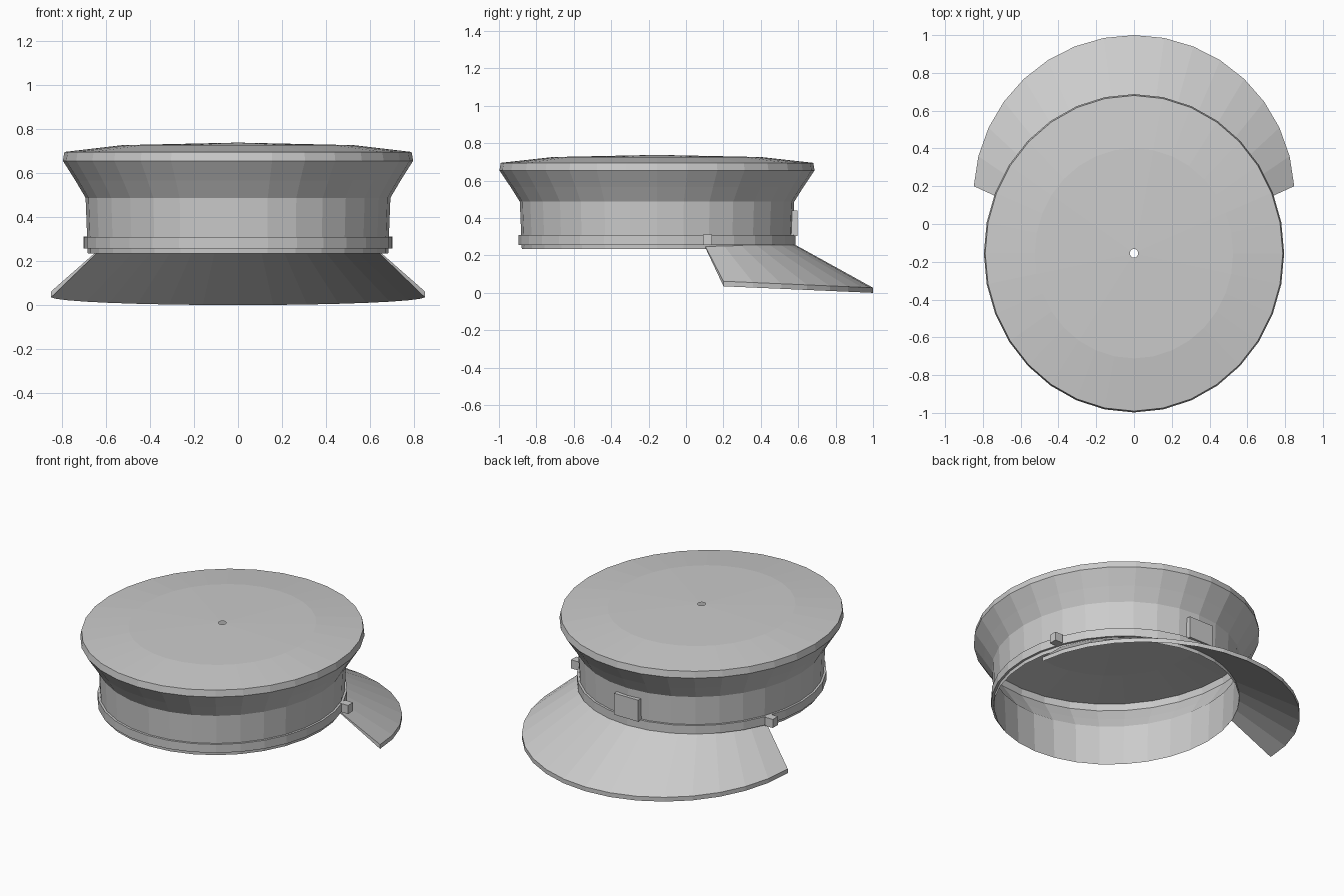
import bpy, bmesh, math

if "Cube" in bpy.data.objects:
    bpy.data.objects.remove(bpy.data.objects["Cube"])

CY = -0.155      # centre of the cap along y
SIDES = 32
STRETCH = 1.06   # cap is slightly longer than wide

grey = bpy.data.materials.new("light grey")
grey.diffuse_color = (0.6, 0.6, 0.6, 1)
grey.use_nodes = True
grey.node_tree.nodes["Principled BSDF"].inputs["Base Color"].default_value = grey.diffuse_color


def finish(name, bm, recalc=True):
    if recalc:
        bmesh.ops.recalc_face_normals(bm, faces=bm.faces)
    me = bpy.data.meshes.new(name)
    bm.to_mesh(me)
    bm.free()
    me.materials.append(grey)
    ob = bpy.data.objects.new(name, me)
    bpy.context.collection.objects.link(ob)
    return ob


def lathe(name, profile, closed=False):
    """Sweep (radius, z) points round the oval cap, bottom to top."""
    bm = bmesh.new()
    rings = []
    for r, z in profile:
        rings.append([bm.verts.new((r * math.cos(2 * math.pi * i / SIDES),
                                    CY + r * STRETCH * math.sin(2 * math.pi * i / SIDES), z))
                      for i in range(SIDES)])
    pairs = list(zip(rings, rings[1:]))
    if closed:
        pairs.append((rings[-1], rings[0]))
    for a, b in pairs:
        for i in range(SIDES):
            j = (i + 1) % SIDES
            bm.faces.new((a[i], a[j], b[j], b[i]))
    return finish(name, bm, recalc=closed)


def box(name, lo, hi):
    bm = bmesh.new()
    bmesh.ops.create_cube(bm, size=1)
    for v in bm.verts:
        v.co = [(l + h) / 2 + c * (h - l) for c, l, h in zip(v.co, lo, hi)]
    return finish(name, bm)


# Open shell: headband, then flared crown with a small vent hole on top
lathe("headband", [(0.682, 0.235), (0.685, 0.31), (0.692, 0.49)])
lathe("crown", [(0.692, 0.487), (0.738, 0.565), (0.795, 0.655), (0.788, 0.695),
                (0.525, 0.726), (0.022, 0.737)])

# Strap round the base of the band
lathe("strap", [(0.684, 0.257), (0.698, 0.257), (0.698, 0.31), (0.685, 0.31)], closed=True)

# Strap buttons
for side, x in (("right", 0.675), ("left", -0.675)):
    box(side + "_button", (x - 0.027, 0.09, 0.257), (x + 0.027, 0.14, 0.311))

# Badge plate on the visor side
box("badge_plate", (-0.083, 0.56, 0.305), (0.083, 0.595, 0.44))

# Visor: thin sloping wedge from the band to a wide round rim
bm = bmesh.new()
N = 16
rows = []
for i in range(N + 1):
    t = i / N
    a = math.radians(21 + 138 * t)      # along the band
    b = math.radians(3.4 + 173.2 * t)   # along the rim
    k = math.sin(math.pi * t)           # 0 at the ends, 1 in the middle
    ix, iy = 0.683 * math.cos(a), CY + 0.683 * STRETCH * math.sin(a)
    ox, oy = 0.85 * math.cos(b), 0.15 + 0.85 * math.sin(b)
    zi = 0.247 + 0.018 * k
    zo = 0.035 * (1 - (oy - 0.2) / 0.8)
    rows.append([bm.verts.new(p) for p in
                 ((ix, iy, zi), (ox, oy, zo + 0.027),
                  (ox, oy, zo), (ix, iy, zi - 0.008))])
for p, q in zip(rows, rows[1:]):
    for m in range(4):
        n = (m + 1) % 4
        bm.faces.new((p[m], p[n], q[n], q[m]))
bm.faces.new(rows[0])
bm.faces.new(rows[-1])
finish("visor", bm)
